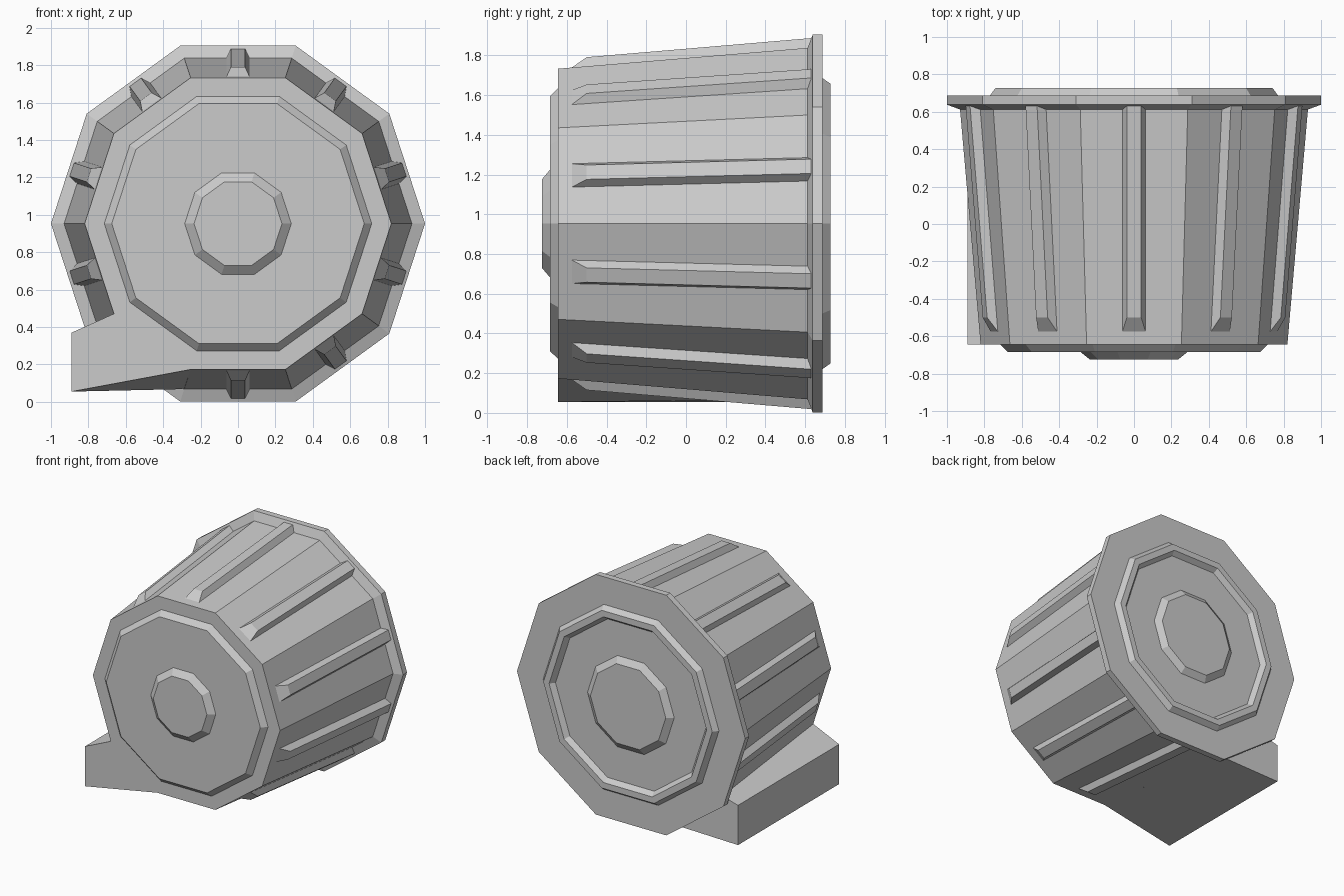
import bpy, bmesh
from math import sin, cos, radians
from mathutils import Vector

if "Cube" in bpy.data.objects:
    bpy.data.objects.remove(bpy.data.objects["Cube"])

CZ = 0.953      # height of the drum axis
SIDES = 10


def make_object(name, verts, faces, fix_normals=True):
    bm = bmesh.new()
    vs = [bm.verts.new(v) for v in verts]
    for f in faces:
        bm.faces.new([vs[i] for i in f])
    if fix_normals:
        bmesh.ops.recalc_face_normals(bm, faces=bm.faces)
    mesh = bpy.data.meshes.new(name)
    bm.to_mesh(mesh)
    bm.free()
    ob = bpy.data.objects.new(name, mesh)
    bpy.context.collection.objects.link(ob)
    return ob


def ring_point(r, y, deg):
    a = radians(deg)
    return Vector((r * cos(a), y, CZ + r * sin(a)))


def lathe(name, profile):
    """Ten-sided turned part about the y axis, capped at both ends."""
    verts = [ring_point(r, y, 360 / SIDES * k) for r, y in profile for k in range(SIDES)]
    n = len(profile)
    faces = [[i * SIDES + k, i * SIDES + (k + 1) % SIDES,
              (i + 1) * SIDES + (k + 1) % SIDES, (i + 1) * SIDES + k]
             for i in range(n - 1) for k in range(SIDES)]
    faces.append(list(range(SIDES)))
    faces.append([(n - 1) * SIDES + k for k in range(SIDES)])
    return make_object(name, verts, faces)


# Housing: front plate, tapered drum, flange, rear rim and recess
lathe("drum_housing", [
    (0.675, -0.685), (0.715, -0.645),
    (0.82, -0.645), (0.93, 0.612),
    (1.0, 0.638), (1.0, 0.687),
    (0.77, 0.687), (0.74, 0.728),
    (0.69, 0.728), (0.66, 0.69),
])

# Raised hubs on both ends
lathe("front_hub", [(0.235, -0.725), (0.285, -0.685), (0.285, -0.675)])
lathe("rear_hub", [(0.38, 0.68), (0.38, 0.69), (0.33, 0.725)])


# Cooling ribs along the middle of each side
def drum_apothem(y):
    r = 0.82 + 0.11 * (y + 0.645) / 1.257
    return r * cos(radians(18))


def rib(name, deg):
    a = radians(deg)
    out = Vector((cos(a), 0, sin(a)))
    side = Vector((-sin(a), 0, cos(a)))
    y0, y1, y2 = -0.575, -0.5, 0.63
    rows = [(y0, 0.062, 0), (y2, 0.062, 0), (y2, 0.038, 0.048), (y1, 0.038, 0.046)]
    verts = []
    for s in (-1, 1):
        for y, w, h in rows:
            p = out * (drum_apothem(y) + h) + side * (w * s)
            verts.append(p + Vector((0, y, CZ)))
    faces = [(0, 1, 2, 3), (4, 5, 6, 7), (0, 1, 5, 4),
             (1, 2, 6, 5), (2, 3, 7, 6), (3, 0, 4, 7)]
    make_object(name, verts, faces)


for k in range(SIDES):
    deg = 18 + 36 * k
    if deg != 234:          # this side carries the foot
        rib(f"rib_{k + 1}", deg)

# Wedge foot growing out of the lower left side, open where it meets the drum
foot = []
for r, y in ((0.82, -0.645), (0.93, 0.62)):
    foot += [ring_point(r, y, 216), Vector((-0.89, y, 0.37)),
             Vector((-0.89, y, 0.055)), ring_point(r, y, 252)]
make_object("wedge_foot", foot, [(0, 1, 2, 3), (4, 5, 6, 7), (0, 1, 5, 4),
                                 (1, 2, 6, 5), (2, 3, 7, 6), (3, 0, 4, 7)])
